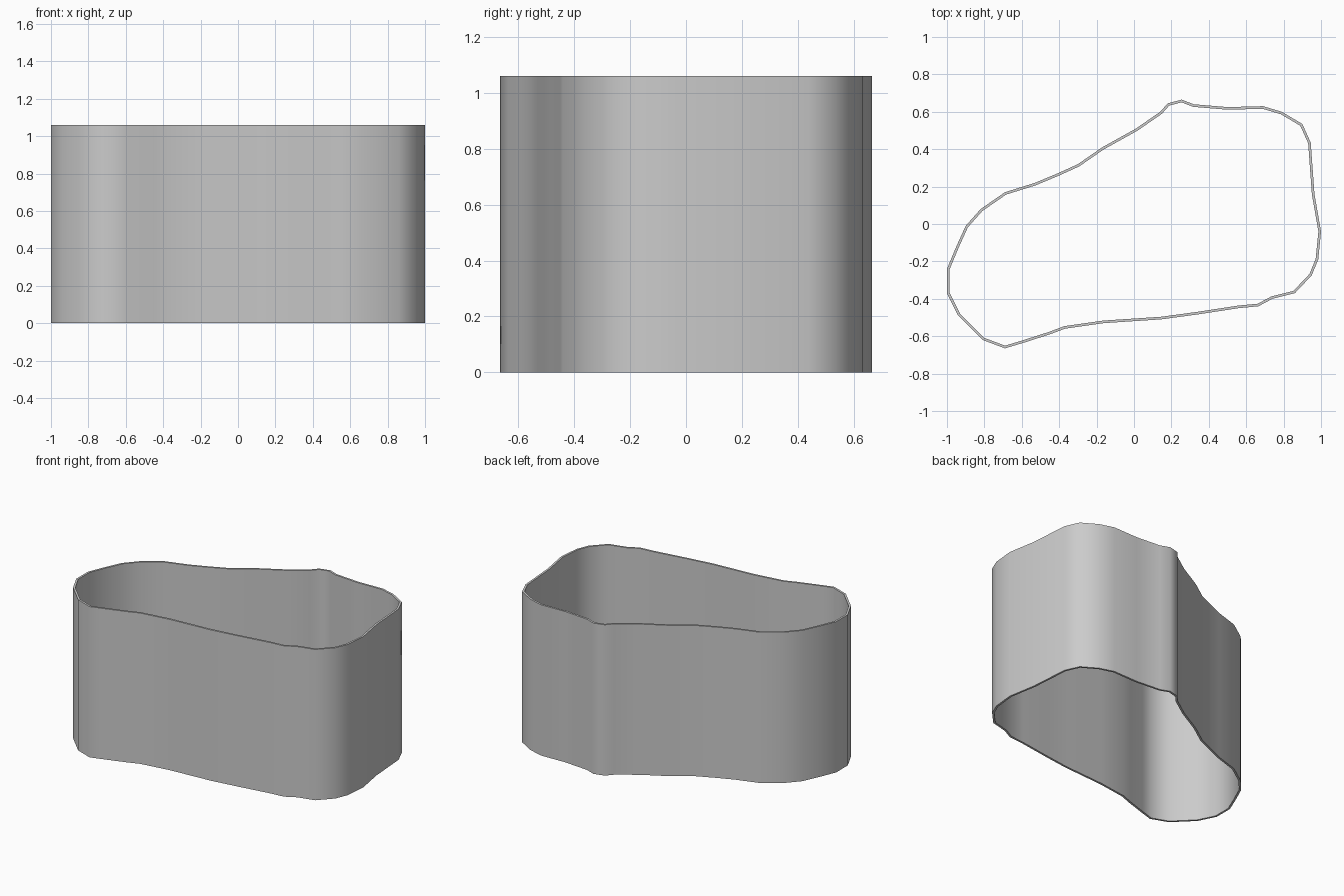
import bpy
import bmesh
import math

HEIGHT = 1.06
WALL = 0.014

# Outer outline of the ring, clockwise seen from above
OUTLINE = [
    (-1, -.24), (-.95, -.12), (-.9, -.01), (-.82, .08), (-.69, .17),
    (-.53, .22), (-.41, .27), (-.3, .32), (-.17, .41), (.01, .51),
    (.14, .6), (.18, .645), (.255, .665), (.32, .64), (.5, .625),
    (.69, .63), (.79, .6), (.9, .535), (.945, .435), (.965, .16),
    (1, -.04), (.985, -.19), (.95, -.275), (.86, -.37), (.74, -.4),
    (.665, -.44), (.56, -.45), (.33, -.485), (.145, -.51), (-.16, -.53),
    (-.37, -.56), (-.45, -.59), (-.59, -.635), (-.69, -.665),
    (-.81, -.62), (-.94, -.49), (-1, -.37),
]


def make_material(name, colour):
    material = bpy.data.materials.new(name)
    material.use_nodes = True
    material.diffuse_color = colour
    shader = next(n for n in material.node_tree.nodes if n.type == 'BSDF_PRINCIPLED')
    shader.inputs["Base Color"].default_value = colour
    return material


def make_wall(name, outline, height, thickness, material):
    """Raise a closed outline into an open-ended wall with inward thickness."""
    bm = bmesh.new()
    bottom = [bm.verts.new((x, y, 0)) for x, y in outline]
    top = [bm.verts.new((x, y, height)) for x, y in outline]
    for i in range(len(outline)):
        j = (i + 1) % len(outline)
        # Winding keeps the normals pointing outward
        bm.faces.new((bottom[j], bottom[i], top[i], top[j]))
    mesh = bpy.data.meshes.new(name)
    bm.to_mesh(mesh)
    bm.free()
    mesh.materials.append(material)
    wall = bpy.data.objects.new(name, mesh)
    bpy.context.collection.objects.link(wall)

    solid = wall.modifiers.new("thickness", 'SOLIDIFY')
    solid.thickness = thickness
    solid.offset = -1
    solid.use_even_offset = True

    # Apply the thickness, then smooth the curved sides and keep the rims crisp
    bpy.ops.object.select_all(action='DESELECT')
    wall.select_set(True)
    bpy.context.view_layer.objects.active = wall
    bpy.ops.object.modifier_apply(modifier=solid.name)
    bpy.ops.object.shade_smooth_by_angle(angle=math.radians(40))
    return wall


default_cube = bpy.data.objects.get("Cube")
if default_cube:
    bpy.data.objects.remove(default_cube, do_unlink=True)

# Thin upright wall, open at the top and the bottom
grey = make_material("light grey", (0.6, 0.6, 0.6, 1))
make_wall("outer_wall", OUTLINE, HEIGHT, WALL, grey)
